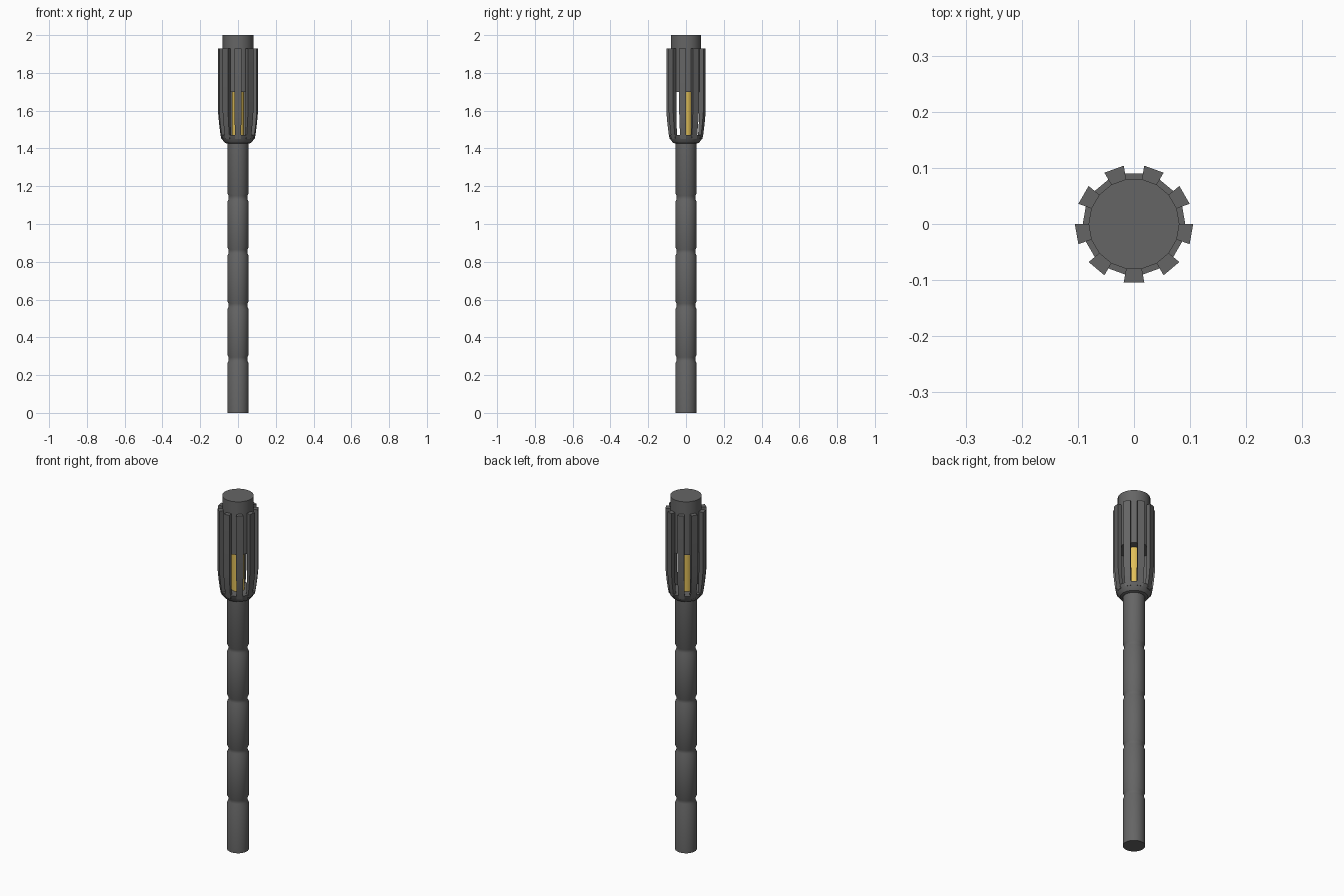
import bpy, bmesh
from math import sin, cos, pi, radians

if "Cube" in bpy.data.objects:
    bpy.data.objects.remove(bpy.data.objects["Cube"])


def finish(name, bm, color=None):
    bmesh.ops.recalc_face_normals(bm, faces=bm.faces)
    me = bpy.data.meshes.new(name)
    bm.to_mesh(me)
    bm.free()
    ob = bpy.data.objects.new(name, me)
    bpy.context.collection.objects.link(ob)
    mat = bpy.data.materials.new(name + "_colour")
    mat.diffuse_color = color
    mat.use_nodes = True
    mat.node_tree.nodes["Principled BSDF"].inputs["Base Color"].default_value = mat.diffuse_color
    me.materials.append(mat)
    bpy.ops.object.select_all(action='DESELECT')
    ob.select_set(True)
    bpy.context.view_layer.objects.active = ob
    bpy.ops.object.shade_smooth_by_angle(angle=radians(25))
    return ob


def lathe(name, profile, sides, color):
    """Turn (radius, z) points around z and cap both ends."""
    bm = bmesh.new()
    rings = []
    for r, z in profile:
        rings.append([bm.verts.new((r * cos(2 * pi * i / sides), r * sin(2 * pi * i / sides), z))
                      for i in range(sides)])
    for a, b in zip(rings, rings[1:]):
        for i in range(sides):
            j = (i + 1) % sides
            bm.faces.new((a[i], a[j], b[j], b[i]))
    bm.faces.new(rings[0])
    bm.faces.new(rings[-1])
    return finish(name, bm, color)


GREY = (0.13, 0.13, 0.13, 1)
GOLD = (0.75, 0.52, 0.1, 1)

# grip with four evenly spaced grooves
R = 0.056
grip = [(R, 0)]
for k in range(1, 5):
    c = 0.285 * k
    grip += [(R, c - 0.022), (0.05, c - 0.009), (0.05, c + 0.009), (R, c + 0.022)]
grip.append((R, 1.44))
lathe("handle", grip, 32, GREY)

# cup under the cage, glowing core, and top plug
lathe("cup", [(0.055, 1.425), (0.07, 1.43), (0.083, 1.447), (0.0914, 1.47)], 18, GREY)
lathe("core", [(0.033, 1.46), (0.033, 1.71)], 18, GOLD)
lathe("top_plug", [(0.081, 1.70), (0.081, 2.0)], 18, GREY)

# nine wedge-shaped cage ribs, one centred on the front
outer = [(0.088, 1.45), (0.093, 1.475), (0.1, 1.53), (0.1055, 1.59), (0.1055, 1.93)]
inner = [(0.07, 1.455), (0.074, 1.475), (0.078, 1.53), (0.08, 1.59), (0.08, 1.93)]
section = outer + inner[::-1]
bm = bmesh.new()
for k in range(9):
    mid = radians(-90 + 40 * k)
    sides = []
    for a in (mid - radians(10), mid + radians(10)):
        sides.append([bm.verts.new((r * cos(a), r * sin(a), z)) for r, z in section])
    n, m = len(section), len(outer)
    for i in range(n):
        j = (i + 1) % n
        bm.faces.new((sides[0][i], sides[0][j], sides[1][j], sides[1][i]))
    for s in sides:
        for i in range(m - 1):
            bm.faces.new((s[i], s[i + 1], s[n - 2 - i], s[n - 1 - i]))
finish("cage_ribs", bm, GREY)
